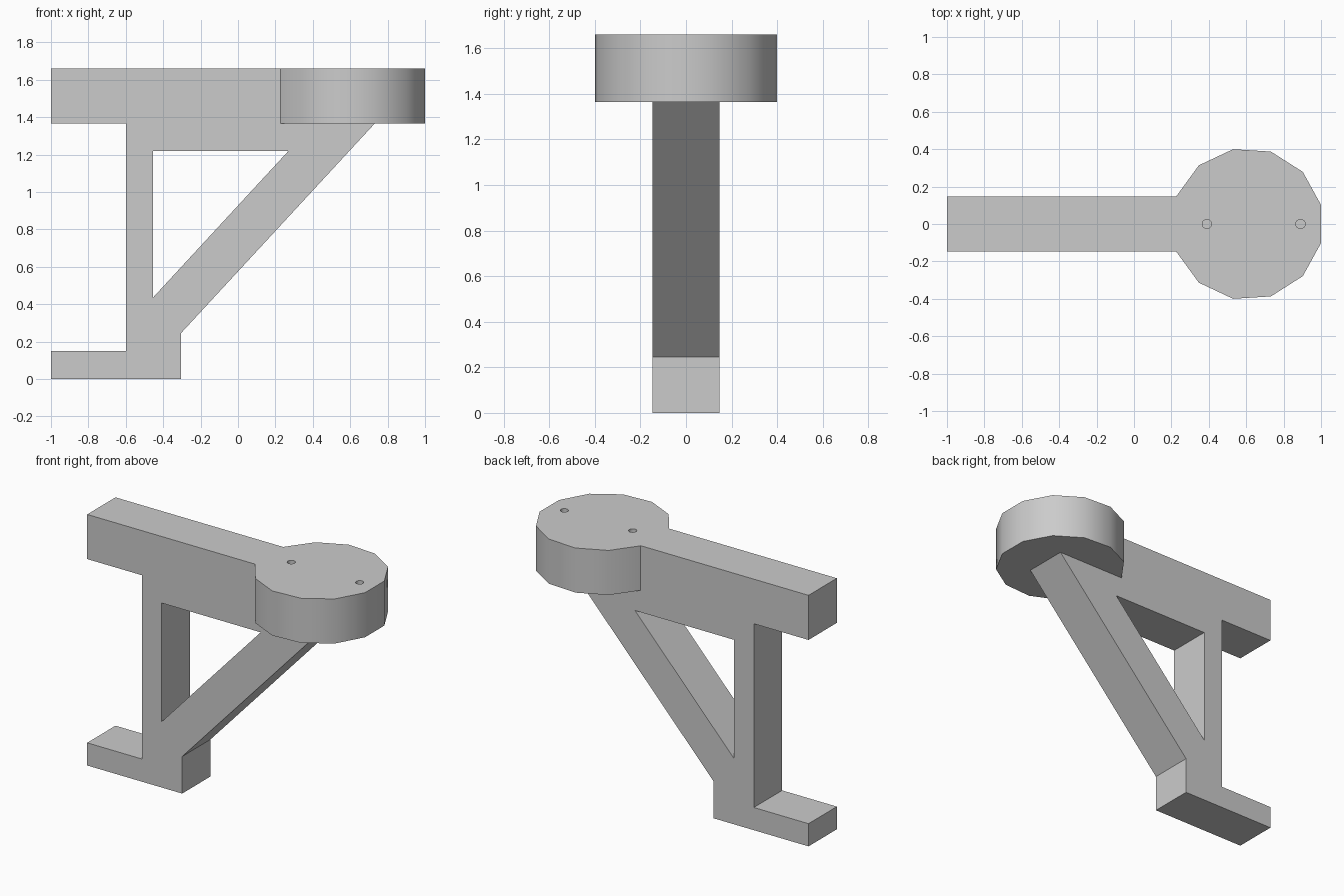
import bpy
import bmesh
from math import cos, sin, radians
from mathutils import Vector

if "Cube" in bpy.data.objects:
    bpy.data.objects.remove(bpy.data.objects["Cube"], do_unlink=True)

grey = bpy.data.materials.new("plain grey")
grey.use_nodes = True
tone = (0.6, 0.6, 0.6, 1.0)
grey.diffuse_color = tone
grey.node_tree.nodes["Principled BSDF"].inputs["Base Color"].default_value = tone


def prism(name, points, direction):
    """Extrude a flat outline along a direction."""
    bm = bmesh.new()
    face = bm.faces.new([bm.verts.new(p) for p in points])
    result = bmesh.ops.extrude_face_region(bm, geom=[face])
    moved = [v for v in result["geom"] if isinstance(v, bmesh.types.BMVert)]
    bmesh.ops.translate(bm, verts=moved, vec=Vector(direction))
    bmesh.ops.recalc_face_normals(bm, faces=bm.faces)
    mesh = bpy.data.meshes.new(name)
    bm.to_mesh(mesh)
    bm.free()
    mesh.materials.append(grey)
    obj = bpy.data.objects.new(name, mesh)
    bpy.context.collection.objects.link(obj)
    return obj


def side_prism(name, outline, half):
    return prism(name, [(x, -half, z) for x, z in outline], (0, 2 * half, 0))


def round_prism(name, x, radius, angles, bottom, top):
    ring = [(x + radius * cos(a), radius * sin(a), bottom) for a in map(radians, angles)]
    return prism(name, ring, (0, 0, top - bottom))


def combine(target, tool, operation):
    """Apply a boolean and discard its tool."""
    tool.hide_render = True
    mod = target.modifiers.new(operation.lower(), "BOOLEAN")
    mod.operation, mod.solver, mod.object = operation, "EXACT", tool
    bpy.context.view_layer.objects.active = target
    bpy.ops.object.modifier_apply(modifier=mod.name)
    bpy.data.objects.remove(tool, do_unlink=True)


TOP, UNDER = 1.66, 1.365

# Arm, post, diagonal brace and foot in one side profile
bracket = side_prism("bracket", [
    (-1, 0), (-0.305, 0), (-0.305, 0.245), (0.73, UNDER), (0.73, TOP),
    (-1, TOP), (-1, UNDER), (-0.6, UNDER), (-0.6, 0.15), (-1, 0.15)], 0.148)

# Triangular window between post and brace
window = side_prism("window_cutter", [(-0.455, 0.435), (0.27, 1.22), (-0.455, 1.22)], 0.3)
combine(bracket, window, "DIFFERENCE")

# Faceted round pad, with its flat side meeting the arm
pad = round_prism("pad", 0.606, 0.407, [14.4 + 28.8 * i for i in range(6)]
                  + [201.6 + 28.8 * i for i in range(6)], UNDER, TOP)
combine(bracket, pad, "UNION")

# Two blind pin holes in the pad
for x in (0.39, 0.89):
    pin = round_prism("pin_cutter", x, 0.025, range(0, 360, 24), TOP - 0.15, TOP + 0.1)
    combine(bracket, pin, "DIFFERENCE")

# Smooth the pad wall, keep every corner crisp
bpy.ops.object.select_all(action="DESELECT")
bracket.select_set(True)
bpy.context.view_layer.objects.active = bracket
bpy.ops.object.shade_smooth_by_angle(angle=radians(30))
